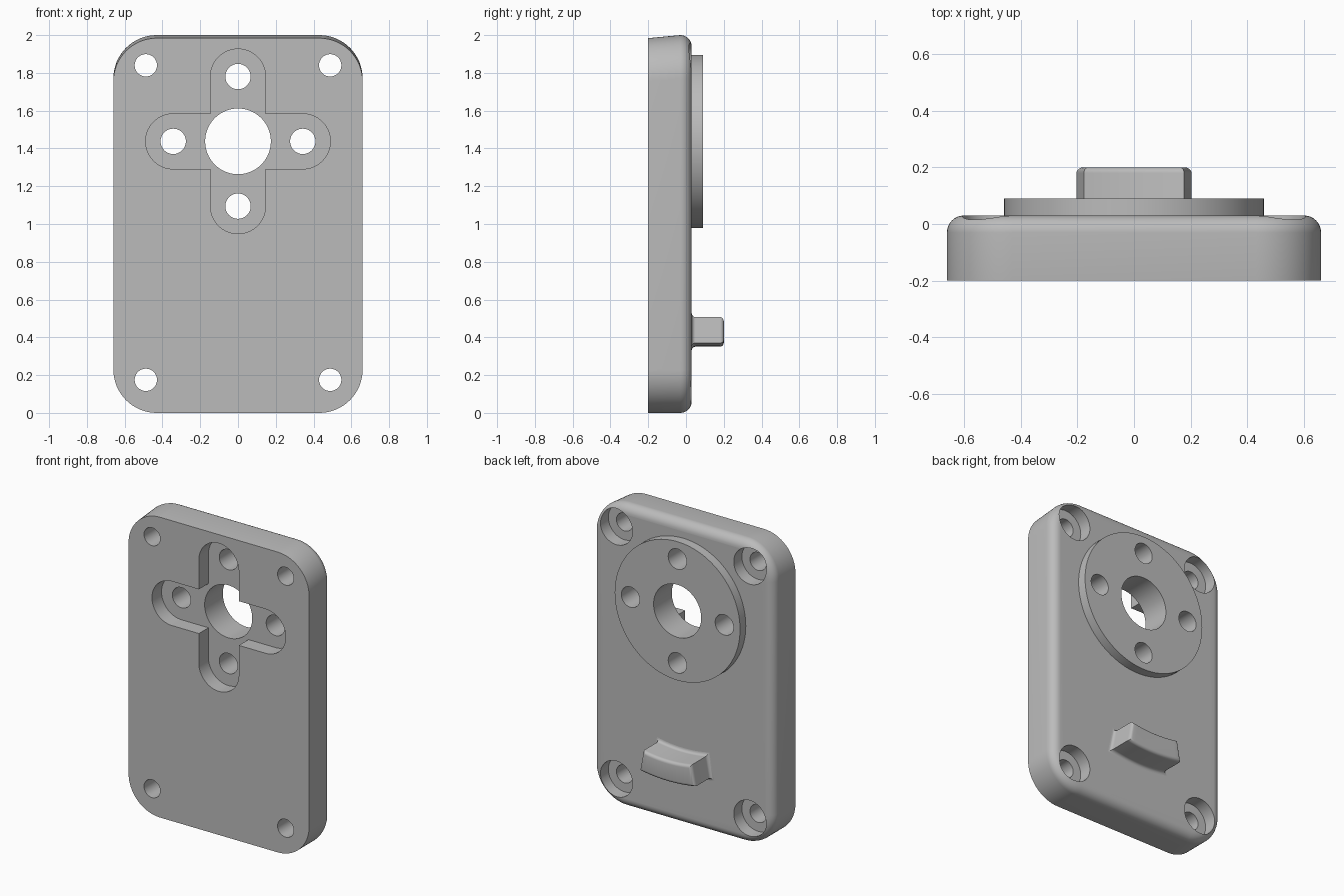
import bpy, bmesh
from math import sin, cos, pi, asin

if "Cube" in bpy.data.objects:
    bpy.data.objects.remove(bpy.data.objects["Cube"], do_unlink=True)

grey = bpy.data.materials.new("plain grey")
grey.use_nodes = True
grey.diffuse_color = (0.5, 0.5, 0.5, 1)
grey.node_tree.nodes["Principled BSDF"].inputs["Base Color"].default_value = (0.5, 0.5, 0.5, 1)

HUB_Z = 1.4375      # centre of the disc and the cross recess
FRONT, BACK, DISC_BACK = -0.2, 0.03, 0.09


def capsule(cx, cz, hx, hz, r, steps=16):
    """Outline of a rounded rectangle in x and z; a circle if hx = hz = r."""
    pts = []
    for q, (sx, sz) in enumerate([(1, 1), (-1, 1), (-1, -1), (1, -1)]):
        for i in range(steps + 1):
            a = (q + i / steps) * pi / 2
            p = (cx + sx * (hx - r) + r * cos(a), cz + sz * (hz - r) + r * sin(a))
            if not pts or abs(p[0] - pts[-1][0]) + abs(p[1] - pts[-1][1]) > 1e-5:
                pts.append(p)
    if abs(pts[0][0] - pts[-1][0]) + abs(pts[0][1] - pts[-1][1]) < 1e-5:
        pts.pop()
    return pts


def loft(name, sections):
    """Closed solid through outlines given as (y, points)."""
    bm = bmesh.new()
    rings = [[bm.verts.new((x, y, z)) for x, z in pts] for y, pts in sections]
    for a, b in zip(rings, rings[1:]):
        for i in range(len(a)):
            j = (i + 1) % len(a)
            bm.faces.new((a[i], a[j], b[j], b[i]))
    bm.faces.new(rings[0])
    bm.faces.new(rings[-1])
    bmesh.ops.recalc_face_normals(bm, faces=bm.faces)
    mesh = bpy.data.meshes.new(name)
    bm.to_mesh(mesh)
    bm.free()
    mesh.materials.append(grey)
    ob = bpy.data.objects.new(name, mesh)
    bpy.context.collection.objects.link(ob)
    return ob


def prism(name, pts, y0, y1):
    return loft(name, [(y0, pts), (y1, pts)])


def activate(ob):
    bpy.ops.object.select_all(action='DESELECT')
    ob.select_set(True)
    bpy.context.view_layer.objects.active = ob


def cut(ob, cutters):
    activate(ob)
    for c in cutters:
        mod = ob.modifiers.new("cut", 'BOOLEAN')
        mod.operation, mod.solver, mod.object = 'DIFFERENCE', 'EXACT', c
        bpy.ops.object.modifier_apply(modifier=mod.name)


def hole(x, z, r, y0=-0.4, y1=0.4):
    return prism("hole_cutter", capsule(x, z, r, r, r), y0, y1)


# Mounting plate with a rounded back rim
def plate_outline(inset):
    return capsule(0, 1, 0.66 - inset, 1 - inset, 0.23 - inset)


RIM = 0.06
sections = [(FRONT, plate_outline(0)), (BACK - RIM, plate_outline(0))]
for k in range(1, 9):
    a = k / 8 * pi / 2
    sections.append((BACK - RIM + RIM * sin(a), plate_outline(RIM * (1 - cos(a)))))
plate = loft("mounting_plate", sections)
# Slight draft: the top edge drops towards the front
for v in plate.data.vertices:
    if v.co.y < FRONT + 0.001 and v.co.z > 1.5:
        v.co.z -= 0.016

# Raised disc on the back
disc = prism("raised_disc", capsule(0, HUB_Z, 0.458, 0.458, 0.458, 24), BACK, DISC_BACK)

# Centre hole and the four holes around it
hub_holes = [hole(0, HUB_Z, 0.174)]
for dx, dz in [(1, 0), (-1, 0), (0, 1), (0, -1)]:
    hub_holes.append(hole(0.343 * dx, HUB_Z + 0.343 * dz, 0.067))

# Cross-shaped recess in the front
ARM, END, FLOOR = 0.146, 0.489, -0.1
recess = [prism("recess_cutter", capsule(0, HUB_Z, hx, hz, ARM), -0.4, FLOOR)
          for hx, hz in [(END, ARM), (ARM, END)]]

# Corner screw holes, counterbored from the back
corners = []
for x in (-0.488, 0.488):
    for z in (0.175, 1.84):
        corners += [hole(x, z, 0.059), hole(x, z, 0.118, BACK - 0.085)]

cut(plate, recess + hub_holes + corners)
cut(disc, hub_holes)
for c in recess + hub_holes + corners:
    bpy.data.objects.remove(c, do_unlink=True)


# Curved tab, concentric with the disc, with a flared foot and rounded tip
def tab_outline(d, steps=16):
    r0, r1 = 0.947 - d, 1.087 + d
    half = asin(0.203 / 1.087) + d
    arc = [half * (2 * i / steps - 1) for i in range(steps + 1)]
    return ([(r1 * sin(a), HUB_Z - r1 * cos(a)) for a in arc] +
            [(r0 * sin(a), HUB_Z - r0 * cos(a)) for a in reversed(arc)])


R = 0.02
steps = [k / 5 * pi / 2 for k in range(6)]
foot = [(BACK + R * (1 - cos(a)), tab_outline(R * (1 - sin(a)))) for a in steps]
tip = [(0.2 - R + R * sin(a), tab_outline(-R * (1 - cos(a)))) for a in steps]
tab = loft("curved_tab", foot + tip)

for ob in (plate, disc, tab):
    activate(ob)
    bpy.ops.object.shade_smooth_by_angle(angle=pi / 6)
